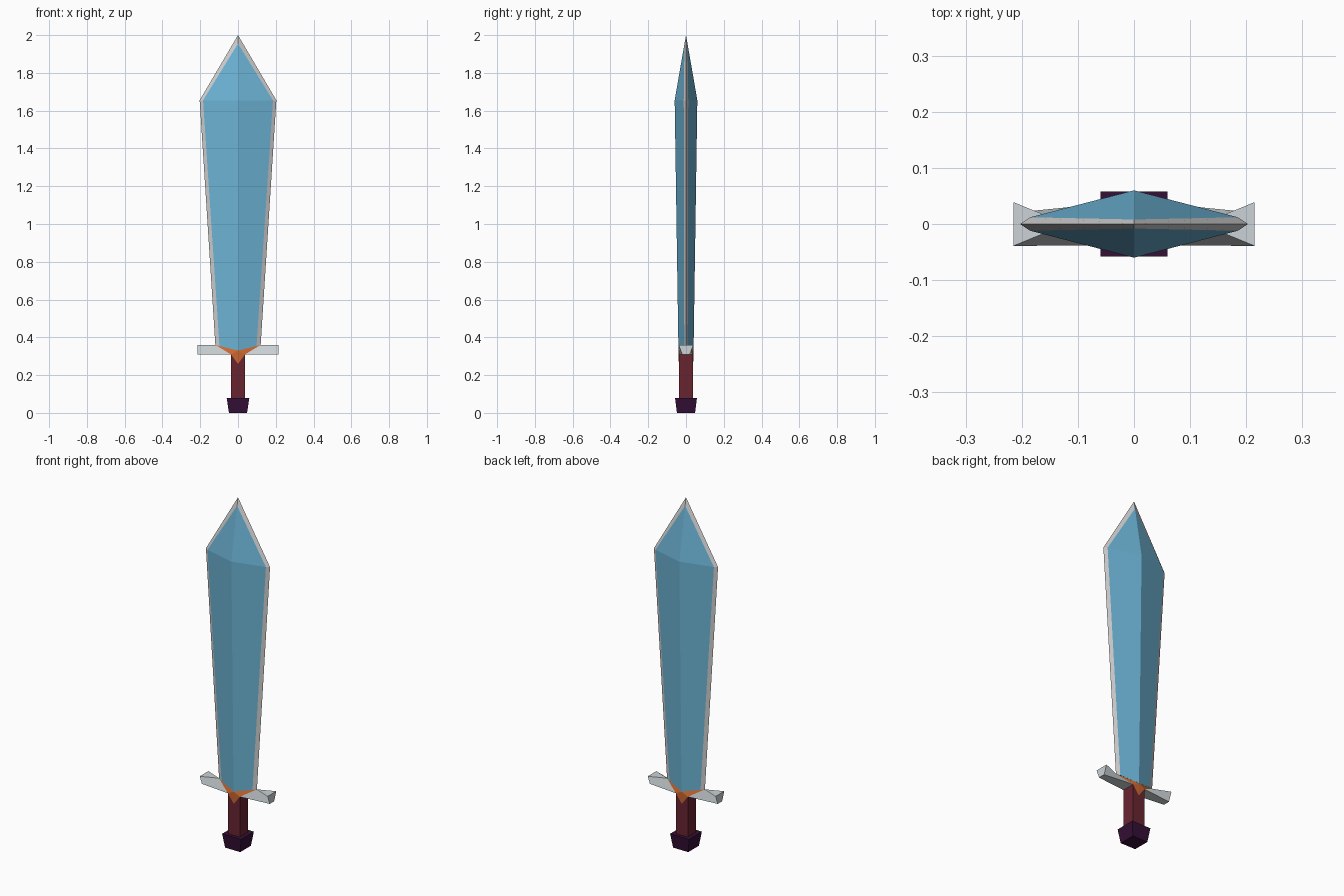
import bpy, bmesh
from mathutils import Vector

if "Cube" in bpy.data.objects:
    bpy.data.objects.remove(bpy.data.objects["Cube"])


def material(name, rgb):
    m = bpy.data.materials.new(name)
    m.diffuse_color = (*rgb, 1)
    m.use_nodes = True
    m.node_tree.nodes["Principled BSDF"].inputs["Base Color"].default_value = m.diffuse_color
    return m


BLUE = material("blade blue", (0.15, 0.45, 0.66))
STEEL = material("edge grey", (0.62, 0.62, 0.62))
SILVER = material("guard silver", (0.60, 0.65, 0.67))
ORANGE = material("collar orange", (0.60, 0.135, 0.028))
RED = material("grip dark red", (0.14, 0.018, 0.03))
PURPLE = material("pommel purple", (0.035, 0.005, 0.037))


def build(name, faces, center, mats):
    """Make a mesh from (points, material slot), each face turned away from center."""
    bm = bmesh.new()
    c = Vector(center)
    for pts, slot in faces:
        pts = [Vector(p) for p in pts]
        mid = sum(pts, Vector()) / len(pts)
        normal = sum((a.cross(b) for a, b in zip(pts, pts[1:] + pts[:1])), Vector())
        if normal.dot(mid - c) < 0:
            pts = pts[:1] + pts[:0:-1]      # keeps the first corner, so the diagonal stays
        bm.faces.new([bm.verts.new(p) for p in pts]).material_index = slot
    bmesh.ops.remove_doubles(bm, verts=bm.verts, dist=1e-5)
    me = bpy.data.meshes.new(name)
    bm.to_mesh(me)
    bm.free()
    for m in mats:
        me.materials.append(m)
    ob = bpy.data.objects.new(name, me)
    bpy.context.collection.objects.link(ob)
    return ob


SIDES = [(sx, sy) for sx in (-1, 1) for sy in (-1, 1)]
G = 0.038                 # grip half width
GUARD_Z = 0.31            # underside of guard, top of grip

# Blade: ridged, with a grey bevel along each cutting edge
faces = []
for sx, sy in SIDES:
    ridge = [(0, sy * 0.04, 0.33), (0, sy * 0.06, 1.655), (0, sy * 0.008, 1.955)]
    inner = [(sx * 0.098, sy * 0.009, 0.354), (sx * 0.185, sy * 0.012, 1.655), ridge[2]]
    edge = [(sx * 0.12, 0, 0.36), (sx * 0.203, 0, 1.655), (0, 0, 2.0)]
    faces += [([ridge[0], ridge[1], inner[1], inner[0]], 0),
              ([ridge[1], ridge[2], inner[1]], 0)]
    faces += [([inner[i], inner[i + 1], edge[i + 1], edge[i]], 1) for i in (0, 1)]
build("blade", faces, (0, 0, 1.2), [BLUE, STEEL])

# Guard arms: flared towards the ends at the top, towards the grip below
for sx, label in ((-1, "left"), (1, "right")):
    faces = []
    root = (sx * 0.12, 0, 0.36)
    top = {s: (sx * 0.215, s * 0.039, 0.36) for s in (-1, 1)}
    low = {s: (sx * 0.215, s * 0.02, GUARD_Z) for s in (-1, 1)}
    grip = {s: (sx * G, s * G, GUARD_Z) for s in (-1, 1)}
    faces = [([top[-1], root, grip[-1], low[-1]], 0),
             ([root, grip[1], low[1], top[1]], 0),
             ([root, top[-1], top[1]], 0),
             ([top[-1], top[1], low[1], low[-1]], 0),
             ([low[-1], low[1], grip[1], grip[-1]], 0)]
    build("guard_" + label, faces, (sx * 0.13, 0, 0.335), [SILVER])

# Collar: orange point where blade, guard and grip meet
faces = []
for sy in (-1, 1):
    peak, point = (0, sy * 0.04, 0.33), (0, sy * G, 0.26)
    for sx in (-1, 1):
        corner = (sx * G, sy * G, GUARD_Z)
        faces += [([peak, corner, (sx * 0.12, 0, 0.36)], 0),
                  ([peak, corner, point], 0)]
build("collar", faces, (0, 0, 0.32), [ORANGE])

# Grip: square, notched under the collar
faces = []
Z0 = 0.075
for s in (-1, 1):
    point = (0, s * G, 0.26)
    faces.append(([(-G, s * G, Z0), (G, s * G, Z0), point], 0))
    faces += [([(sx * G, s * G, Z0), (sx * G, s * G, GUARD_Z), point], 0) for sx in (-1, 1)]
    faces.append(([(s * G, -G, Z0), (s * G, G, Z0),
                   (s * G, G, GUARD_Z), (s * G, -G, GUARD_Z)], 0))
build("grip", faces, (0, 0, 0.19), [RED])

# Pommel: tapered block
ring = [(-1, -1), (1, -1), (1, 1), (-1, 1)]
lo = [(x * 0.048, y * 0.048, 0) for x, y in ring]
hi = [(x * 0.06, y * 0.058, 0.08) for x, y in ring]
faces = [(lo, 0), (hi, 0)]
faces += [([lo[i], lo[(i + 1) % 4], hi[(i + 1) % 4], hi[i]], 0) for i in range(4)]
build("pommel", faces, (0, 0, 0.04), [PURPLE])
